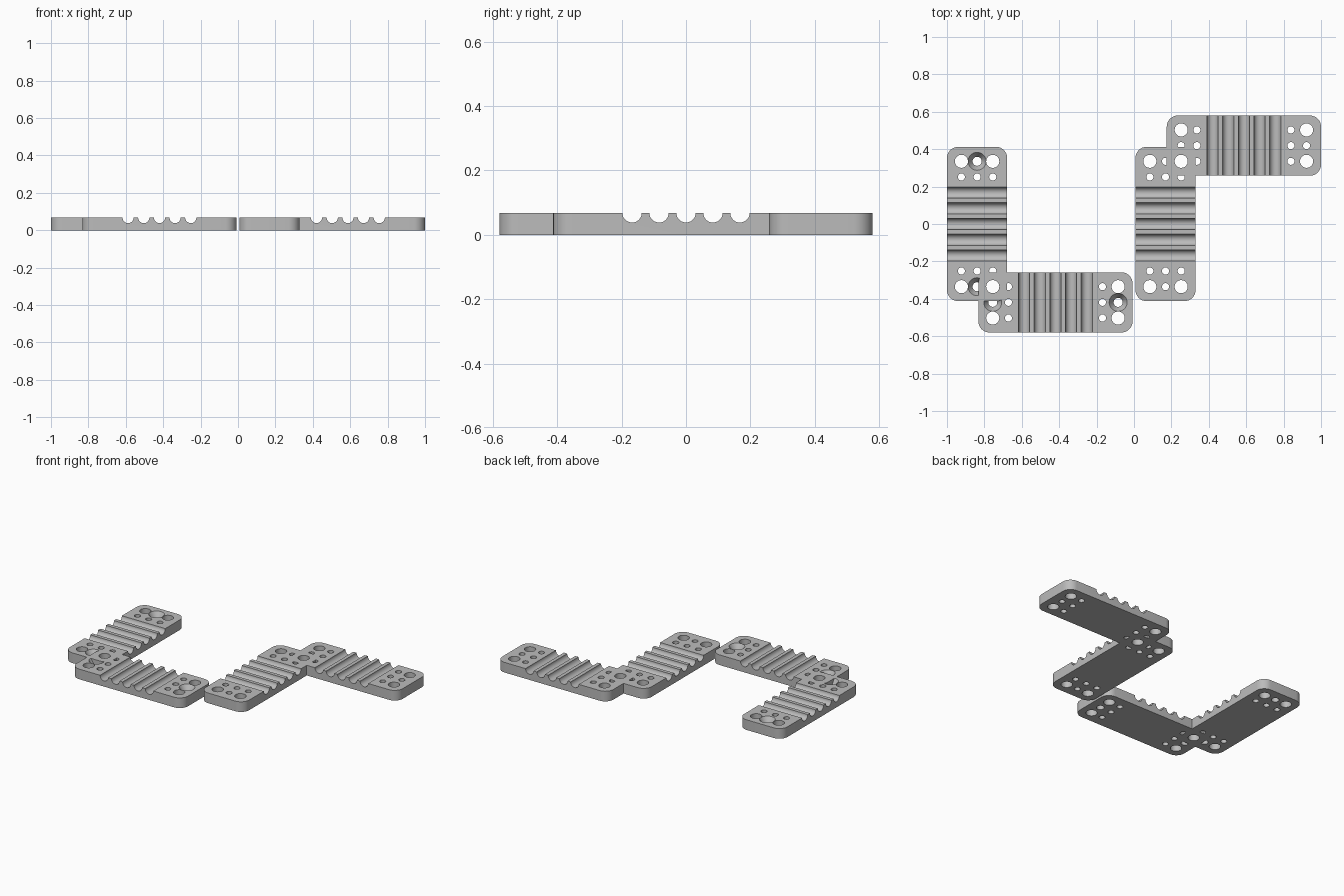
import bpy
import bmesh
import math
from mathutils import Matrix, Vector

if "Cube" in bpy.data.objects:
    bpy.data.objects.remove(bpy.data.objects["Cube"], do_unlink=True)

PITCH = 0.0838            # hole and groove spacing
WIDTH, LENGTH, THICK = 0.322, 0.825, 0.068
CORNER = 0.06
BIG, SMALL, SINK = 0.035, 0.019, 0.048
GROOVE = 0.03
EPS = 0.02
SEGS = 32

grey = bpy.data.materials.new("plain grey")
grey.use_nodes = True
colour = (0.5, 0.5, 0.5, 1.0)
grey.diffuse_color = colour
grey.node_tree.nodes["Principled BSDF"].inputs["Base Color"].default_value = colour


def to_object(bm, name):
    bmesh.ops.recalc_face_normals(bm, faces=bm.faces)
    mesh = bpy.data.meshes.new(name)
    bm.to_mesh(mesh)
    bm.free()
    obj = bpy.data.objects.new(name, mesh)
    bpy.context.collection.objects.link(obj)
    return obj


def add_lathe(bm, x, y, profile):
    """Closed solid from stacked rings of (radius, height)."""
    rings = []
    for r, z in profile:
        rings.append([bm.verts.new((x + r * math.cos(2 * math.pi * i / SEGS),
                                    y + r * math.sin(2 * math.pi * i / SEGS), z))
                      for i in range(SEGS)])
    for low, high in zip(rings, rings[1:]):
        for i in range(SEGS):
            j = (i + 1) % SEGS
            bm.faces.new((low[i], low[j], high[j], high[i]))
    bm.faces.new(rings[0][::-1])
    bm.faces.new(rings[-1])


def add_hole(bm, x, y, r):
    add_lathe(bm, x, y, [(r, -EPS), (r, THICK + EPS)])


def make_cutter(countersunk):
    bm = bmesh.new()
    for end in (-1, 1):
        outer, inner = end * 4 * PITCH, end * 3 * PITCH
        # big holes in the corners, a row of small ones behind them
        for side in (-1, 1):
            add_hole(bm, side * PITCH, outer, BIG)
        for col in (-1, 0, 1):
            add_hole(bm, col * PITCH, inner, SMALL)
        # middle hole at the end
        if countersunk:
            neck = SINK / 2
            add_lathe(bm, 0, outer, [(neck, -EPS), (neck, 0.03),
                                     (SINK, THICK), (SINK, THICK + EPS)])
        else:
            add_hole(bm, 0, outer, SMALL)
    # half round grooves across the middle
    for k in range(-2, 3):
        turn = (Matrix.Translation((0, k * 2 * PITCH / 2, THICK))
                @ Matrix.Rotation(math.pi / 2, 4, "Y")
                @ Matrix.Rotation(math.pi / SEGS, 4, "Z"))
        bmesh.ops.create_cone(bm, cap_ends=True, segments=SEGS, radius1=GROOVE,
                              radius2=GROOVE, depth=WIDTH + 2 * EPS, matrix=turn)
    cutter = to_object(bm, "hole_cutter")
    cutter.hide_render = True
    return cutter


def make_plate_mesh(countersunk):
    # slab with rounded corners
    bm = bmesh.new()
    bmesh.ops.create_cube(bm, size=1.0)
    bmesh.ops.scale(bm, vec=(WIDTH, LENGTH, THICK), verts=bm.verts)
    bmesh.ops.translate(bm, vec=(0, 0, THICK / 2), verts=bm.verts)
    upright = [e for e in bm.edges
               if abs((e.verts[0].co - e.verts[1].co).normalized().z) > 0.9]
    bmesh.ops.bevel(bm, geom=upright, offset=CORNER, segments=8,
                    profile=0.5, affect="EDGES")
    slab = to_object(bm, "slab")

    # cut the holes and grooves
    cutter = make_cutter(countersunk)
    mod = slab.modifiers.new("cut", "BOOLEAN")
    mod.operation = "DIFFERENCE"
    mod.solver = "EXACT"
    mod.object = cutter
    bpy.context.view_layer.update()
    graph = bpy.context.evaluated_depsgraph_get()
    mesh = bpy.data.meshes.new_from_object(slab.evaluated_get(graph))
    for helper in (slab, cutter):
        bpy.data.objects.remove(helper, do_unlink=True)

    mesh.materials.clear()
    mesh.materials.append(grey)
    for face in mesh.polygons:
        face.material_index = 0
        face.use_smooth = True
    mesh.set_sharp_from_angle(angle=math.radians(30))
    return mesh


def place(name, mesh, x, y, turned):
    obj = bpy.data.objects.new(name, mesh)
    obj.location = Vector((x, y, 0))
    obj.rotation_euler.z = -math.pi / 2 if turned else 0
    bpy.context.collection.objects.link(obj)


# two L shaped pairs of overlapping plates
sunk_plate = make_plate_mesh(True)
plain_plate = make_plate_mesh(False)
STEP = 5 * PITCH
LEFT_X = -1 + WIDTH / 2
RIGHT_X = 1 - LENGTH / 2 - STEP
place("countersunk_plate_lengthwise", sunk_plate, LEFT_X, 0, False)
place("countersunk_plate_crosswise", sunk_plate, LEFT_X + STEP, -STEP, True)
place("plain_plate_lengthwise", plain_plate, RIGHT_X, 0, False)
place("plain_plate_crosswise", plain_plate, RIGHT_X + STEP, STEP, True)
